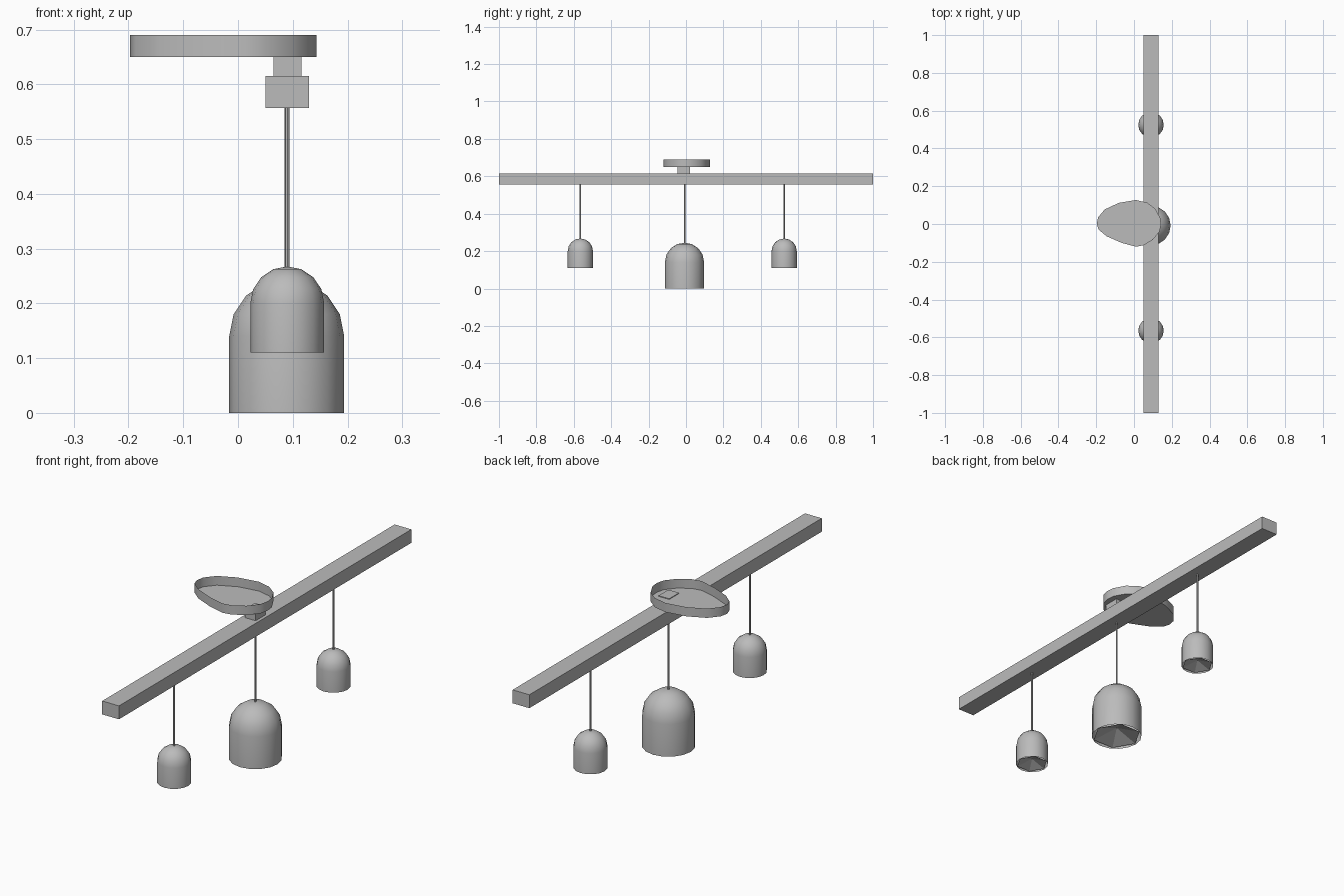
import bpy, bmesh
from math import cos, sin, pi, radians

if "Cube" in bpy.data.objects:
    bpy.data.objects.remove(bpy.data.objects["Cube"], do_unlink=True)

# One plain grey finish
grey = bpy.data.materials.new("satin_grey")
grey.use_nodes = True
colour = (0.5, 0.5, 0.5, 1)
grey.diffuse_color = colour
grey.node_tree.nodes["Principled BSDF"].inputs["Base Color"].default_value = colour


def finish(name, bm, smooth=False):
    mesh = bpy.data.meshes.new(name)
    bm.to_mesh(mesh)
    bm.free()
    mesh.materials.append(grey)
    if smooth:
        mesh.shade_smooth()
        mesh.set_sharp_from_angle(angle=radians(35))
    obj = bpy.data.objects.new(name, mesh)
    bpy.context.collection.objects.link(obj)
    return obj


def box(name, low, high):
    bm = bmesh.new()
    bmesh.ops.create_cube(bm, size=1)
    for v in bm.verts:
        v.co = [(a + b) / 2 + c * (b - a) for a, b, c in zip(low, high, v.co)]
    return finish(name, bm)


def ring(bm, x, y, z, r, sides):
    return [bm.verts.new((x + r * cos(2 * pi * i / sides),
                          y + r * sin(2 * pi * i / sides), z)) for i in range(sides)]


def bridge(bm, lower, upper):
    n = len(lower)
    for i in range(n):
        j = (i + 1) % n
        bm.faces.new((lower[i], lower[j], upper[j], upper[i]))


def fan(bm, loop, tip):
    apex = bm.verts.new(tip)
    for i in range(len(loop)):
        bm.faces.new((loop[i], loop[(i + 1) % len(loop)], apex))


def pendant(side, x, y, bottom, r, straight):
    # Bell shade: straight skirt with a domed top, open underneath
    bm = bmesh.new()
    spring = bottom + straight
    steps = 4
    loops = [ring(bm, x, y, bottom, r, 16)]
    for k in range(steps):
        a = k * pi / 2 / steps
        loops.append(ring(bm, x, y, spring + r * sin(a), r * cos(a), 16))
    for lower, upper in zip(loops, loops[1:]):
        bridge(bm, lower, upper)
    fan(bm, loops[-1], (x, y, spring + r))
    finish(side + "_shade", bm, True)

    # Faceted diffuser recessed into the shade
    bm = bmesh.new()
    fan(bm, ring(bm, x, y, bottom + 0.003, r * 0.98, 6), (x, y, bottom + r * 0.4))
    bmesh.ops.reverse_faces(bm, faces=bm.faces[:])
    finish(side + "_diffuser", bm)

    # Suspension rod
    bm = bmesh.new()
    low = ring(bm, x, y, spring + r - 0.005, 0.004, 8)
    high = ring(bm, x, y, 0.56, 0.004, 8)
    bridge(bm, low, high)
    finish(side + "_rod", bm, True)


pendant("middle", 0.089, -0.008, 0.0, 0.105, 0.14)
pendant("front", 0.09, -0.565, 0.11, 0.0675, 0.09)
pendant("back", 0.09, 0.525, 0.11, 0.0675, 0.09)

# Crossbar and its neck
box("crossbar", (0.05, -1, 0.557), (0.13, 1, 0.615))
box("neck", (0.065, -0.045, 0.61), (0.116, 0.022, 0.653))

# Egg-shaped ceiling tray, open on top
outline = [(-.197, 0), (-.187, -.03), (-.145, -.065), (-.065, -.1), (.01, -.12),
           (.05, -.113), (.1, -.083), (.135, -.04), (.143, -.005), (.14, .03),
           (.113, .08), (.07, .113), (.01, .127), (-.08, .112), (-.155, .077),
           (-.19, .035)]
bm = bmesh.new()
base = [bm.verts.new((x, y, 0.65)) for x, y in outline]
rim = [bm.verts.new((x, y, 0.69)) for x, y in outline]
bridge(bm, base, rim)
bm.faces.new(base[::-1])
finish("ceiling_tray", bm, True)
